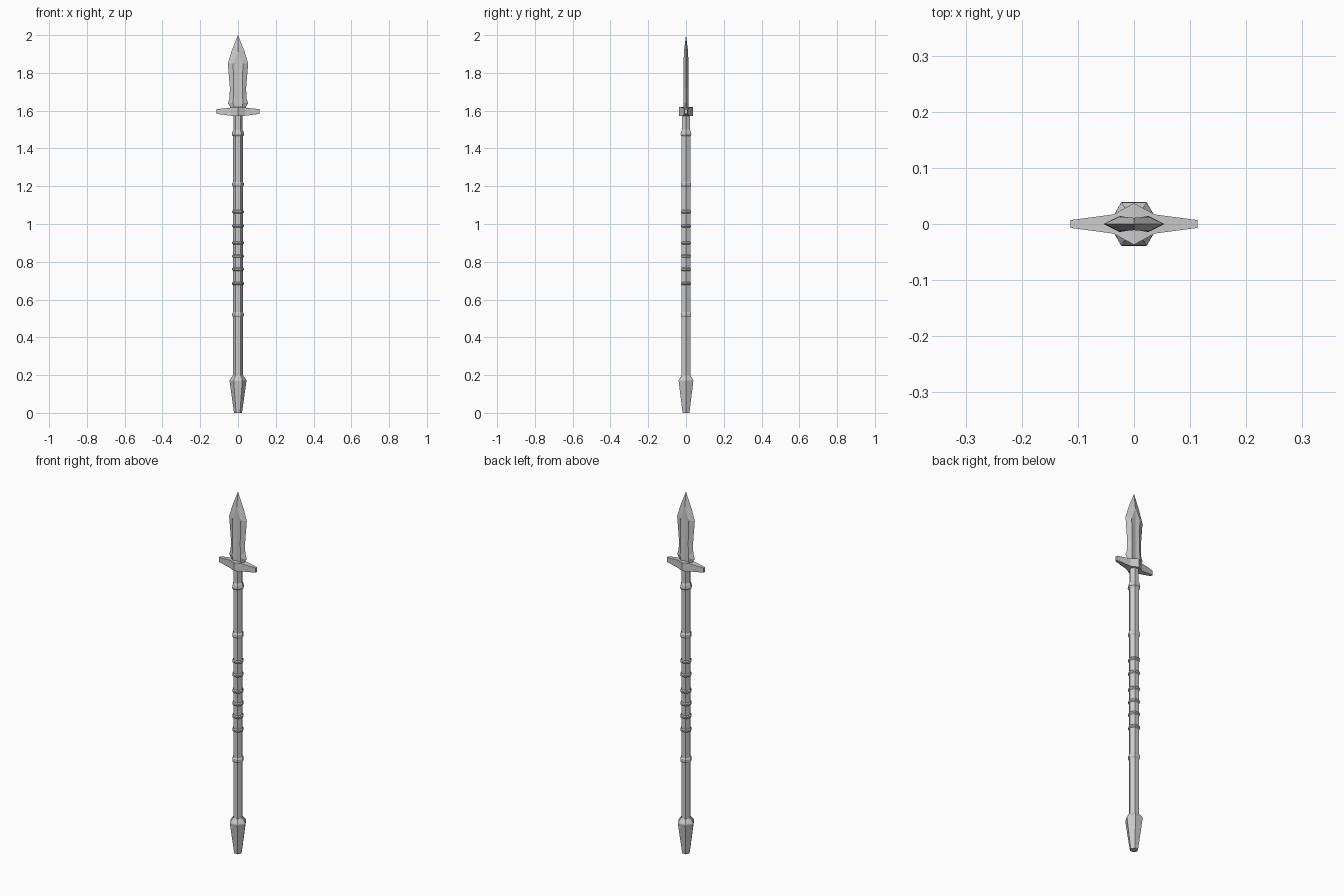
import bpy
from math import cos, sin, tau

if "Cube" in bpy.data.objects:
    bpy.data.objects.remove(bpy.data.objects["Cube"])


def loft(name, rings):
    """Skin equal-length rings of points and cap both ends."""
    n = len(rings[0])
    verts = [p for ring in rings for p in ring]
    faces = [(k * n + i, k * n + (i + 1) % n, (k + 1) * n + (i + 1) % n, (k + 1) * n + i)
             for k in range(len(rings) - 1) for i in range(n)]
    faces.append(tuple(reversed(range(n))))
    faces.append(tuple(range(len(verts) - n, len(verts))))
    mesh = bpy.data.meshes.new(name)
    mesh.from_pydata(verts, [], faces)
    ob = bpy.data.objects.new(name, mesh)
    bpy.context.collection.objects.link(ob)
    # merge the points that collapse at the tip
    weld = ob.modifiers.new("weld", 'WELD')
    weld.merge_threshold = 0.0005
    return ob


def hex_lathe(name, profile):
    """Six-sided turned part from (radius, z) pairs, corners on the x axis."""
    return loft(name, [[(r * cos(tau * i / 6), r * sin(tau * i / 6), z) for i in range(6)]
                       for r, z in profile])


# Shaft and its narrower neck
hex_lathe("shaft", [(0.026, 0.17), (0.026, 1.48)])
hex_lathe("neck", [(0.024, 1.47), (0.024, 1.59)])

# Butt cap
hex_lathe("butt_cap", [(0.021, 0), (0.045, 0.17), (0.044, 0.175), (0.027, 0.198)])

# Bands around the shaft: (centre height, half height)
bands = [(0.52, 0.011), (0.685, 0.006), (0.76, 0.006), (0.83, 0.006), (0.90, 0.006),
         (0.99, 0.006), (1.065, 0.006), (1.21, 0.011)]
for i, (z, h) in enumerate(bands):
    hex_lathe(f"band_{i + 1}", [(0.0255, z - h - 0.003), (0.031, z - h * 0.6),
                                (0.031, z + h * 0.6), (0.0255, z + h + 0.003)])
hex_lathe("collar", [(0.026, 1.462), (0.033, 1.472), (0.029, 1.49), (0.024, 1.50)])

# Crossguard: slices along x as (x, half depth, bottom, top)
half = [(0.113, 0.007, 1.583, 1.608), (0.037, 0.017, 1.573, 1.616), (0, 0.037, 1.573, 1.62)]
slices = [(-x, d, b, t) for x, d, b, t in half] + half[1::-1]
loft("crossguard", [[(x, -d, b), (x, d, b), (x, d, t), (x, -d, t)] for x, d, b, t in slices])

# Blade: (z, edge half width, fuller half width, thickness, centre thickness)
stations = [(1.61, 0.034, 0.020, 0.012, 0.010),
            (1.622, 0.042, 0.022, 0.013, 0.010),
            (1.64, 0.054, 0.026, 0.014, 0.010),
            (1.665, 0.045, 0.025, 0.014, 0.010),
            (1.72, 0.043, 0.023, 0.014, 0.010),
            (1.85, 0.054, 0.026, 0.013, 0.010),
            (1.915, 0.034, 0, 0.011, 0.011),
            (2.0, 0, 0, 0, 0)]
loft("blade", [[(w, 0, z), (f, t, z), (0, c, z), (-f, t, z),
                (-w, 0, z), (-f, -t, z), (0, -c, z), (f, -t, z)]
               for z, w, f, t, c in stations])
